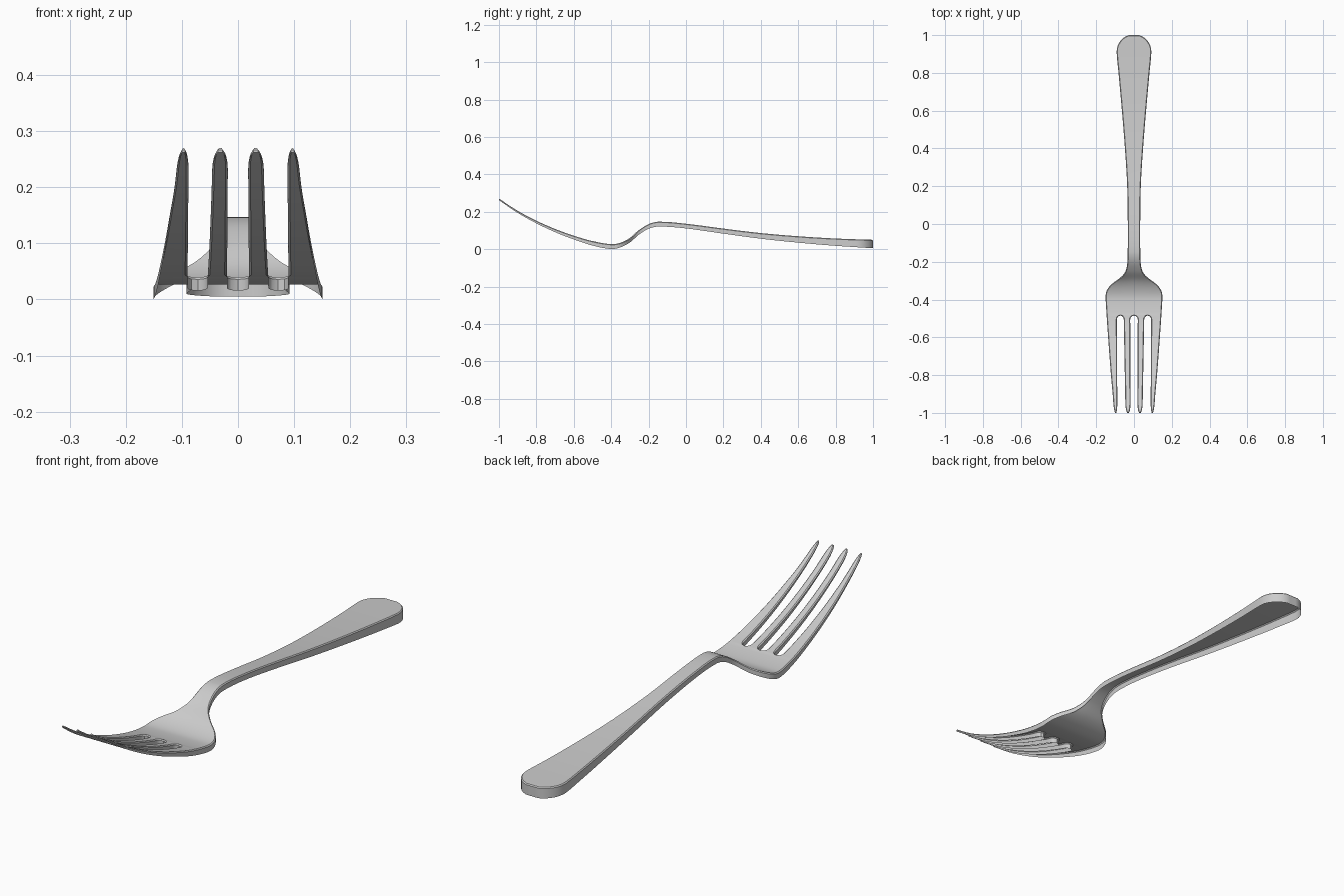
import bpy, bmesh, math
from mathutils import Vector

if "Cube" in bpy.data.objects:
    bpy.data.objects.remove(bpy.data.objects["Cube"])

# Profiles along the length: (y, value)
TOP = [(-1, .27), (-.9, .205), (-.8, .152), (-.7, .108), (-.6, .072), (-.5, .043), (-.4, .027),
       (-.35, .034), (-.3, .058), (-.25, .102), (-.195, .136), (-.14, .147), (0, .136),
       (.2, .11), (.4, .086), (.6, .069), (.8, .057), (1, .05)]
DEPTH = [(-1, .008), (-.8, .014), (-.6, .02), (-.4, .026), (-.3, .022), (-.15, .026),
         (0, .025), (.4, .03), (.8, .039), (1, .045)]
HALF_WIDTH = [(-1, .106), (-.9, .113), (-.8, .122), (-.6, .137), (-.45, .147), (-.38, .15),
              (-.35, .143), (-.32, .12), (-.285, .074), (-.26, .05), (-.23, .039), (-.18, .034),
              (0, .033), (.2, .036), (.4, .048), (.6, .064), (.8, .082), (.91, .092), (1, .092)]
SLOT_Y, TIP_Y, ROUND_Y, EDGE = -.485, -.95, .91, .004


def curve(table, y):
    """Smooth interpolation through a table."""
    n = len(table)
    i = max(k for k in range(n - 1) if table[k][0] <= y + 1e-9)

    def slope(k):
        a, b = table[max(k - 1, 0)], table[min(k + 1, n - 1)]
        return (b[1] - a[1]) / (b[0] - a[0])
    (y0, v0), (y1, v1) = table[i], table[i + 1]
    h = y1 - y0
    t = (y - y0) / h
    return (v0 * (1 + 2 * t) * (1 - t) ** 2 + slope(i) * h * t * (1 - t) ** 2
            + v1 * t * t * (3 - 2 * t) + slope(i + 1) * h * t * t * (t - 1))


def edges_at(y):
    """Left and right x of the outer and inner strip on the +x side."""
    w = curve(HALF_WIDTH, y)
    if y > ROUND_Y:
        w *= math.sqrt(max(0, 1 - (.95 * (y - ROUND_Y) / (1 - ROUND_Y)) ** 2))
    if y >= SLOT_Y - 1e-6:
        return (.49 * w, w), (0, .49 * w)
    s = (SLOT_Y - y) / (1 + SLOT_Y)
    open_ = math.sqrt(1 - max(0, 1 - (SLOT_Y - y) / .02) ** 2)
    c1 = .0725 - .006 * s
    h1 = (.018 + .0035 * s) * open_
    h0 = (.020 - .002 * s) * open_
    strips = [(c1 + h1, w), (h0, c1 - h1)]
    if y < TIP_Y:
        k = math.sqrt(1 - (.95 * (TIP_Y - y) / (1 + TIP_Y)) ** 2)
        strips = [((a + b) / 2 - (b - a) / 2 * k, (a + b) / 2 + (b - a) / 2 * k) for a, b in strips]
    return strips


# Row positions: dense at rounded ends and through the neck
rows = [-1, -.997, -.99, -.98, -.965]
rows += [TIP_Y + (SLOT_Y - .02 - TIP_Y) * i / 20 for i in range(21)]
rows += [SLOT_Y - .011, SLOT_Y - .004, SLOT_Y]
rows += [SLOT_Y + (-.15 - SLOT_Y) * i / 36 for i in range(1, 37)]
rows += [-.15 + (ROUND_Y + .15) * i / 30 for i in range(1, 31)]
rows += [.93, .95, .965, .98, .99, 1]

# Top sheet: four strips that share seams until the slots split them
bm = bmesh.new()
for side in (1, -1):
    for strip in (0, 1):
        prev = None
        for y in rows:
            z = curve(TOP, y)
            cur = [bm.verts.new((side * x, y, z)) for x in edges_at(y)[strip]]
            if prev:
                quad = [prev[0], prev[1], cur[1], cur[0]]
                bm.faces.new(quad if side > 0 else quad[::-1])
            prev = cur
bmesh.ops.remove_doubles(bm, verts=bm.verts, dist=1e-5)

# Outward direction of each rim vertex
rim = [e for e in bm.edges if e.is_boundary]
out = {}
for e in rim:
    a, b = e.verts
    d = b.co - a.co
    n = Vector((d.y, -d.x, 0)).normalized()
    if n.dot((a.co + b.co) / 2 - e.link_faces[0].calc_center_median()) < 0:
        n = -n
    for v in e.verts:
        out[v] = out.get(v, Vector()) + n


def drop(edges, amount):
    geom = bmesh.ops.extrude_edge_only(bm, edges=edges)["geom"]
    for v in geom:
        if isinstance(v, bmesh.types.BMVert):
            v.co.z -= amount(v.co.y)
    return [e for e in geom if isinstance(e, bmesh.types.BMEdge) and e.is_boundary]


# Softened edge and hanging skirt; the underside stays hollow
lower = drop(rim, lambda y: min(EDGE, .4 * curve(DEPTH, y)))
drop(lower, lambda y: curve(DEPTH, y) - min(EDGE, .4 * curve(DEPTH, y)))
for v, n in out.items():
    v.co -= n.normalized() * EDGE

bmesh.ops.recalc_face_normals(bm, faces=bm.faces)
if sum(f.normal.z * f.calc_area() for f in bm.faces) < 0:
    bmesh.ops.reverse_faces(bm, faces=bm.faces)

mesh = bpy.data.meshes.new("fork")
bm.to_mesh(mesh)
bm.free()
for p in mesh.polygons:
    p.use_smooth = True
mesh.set_sharp_from_angle(angle=math.radians(35))
fork = bpy.data.objects.new("fork", mesh)
bpy.context.collection.objects.link(fork)
